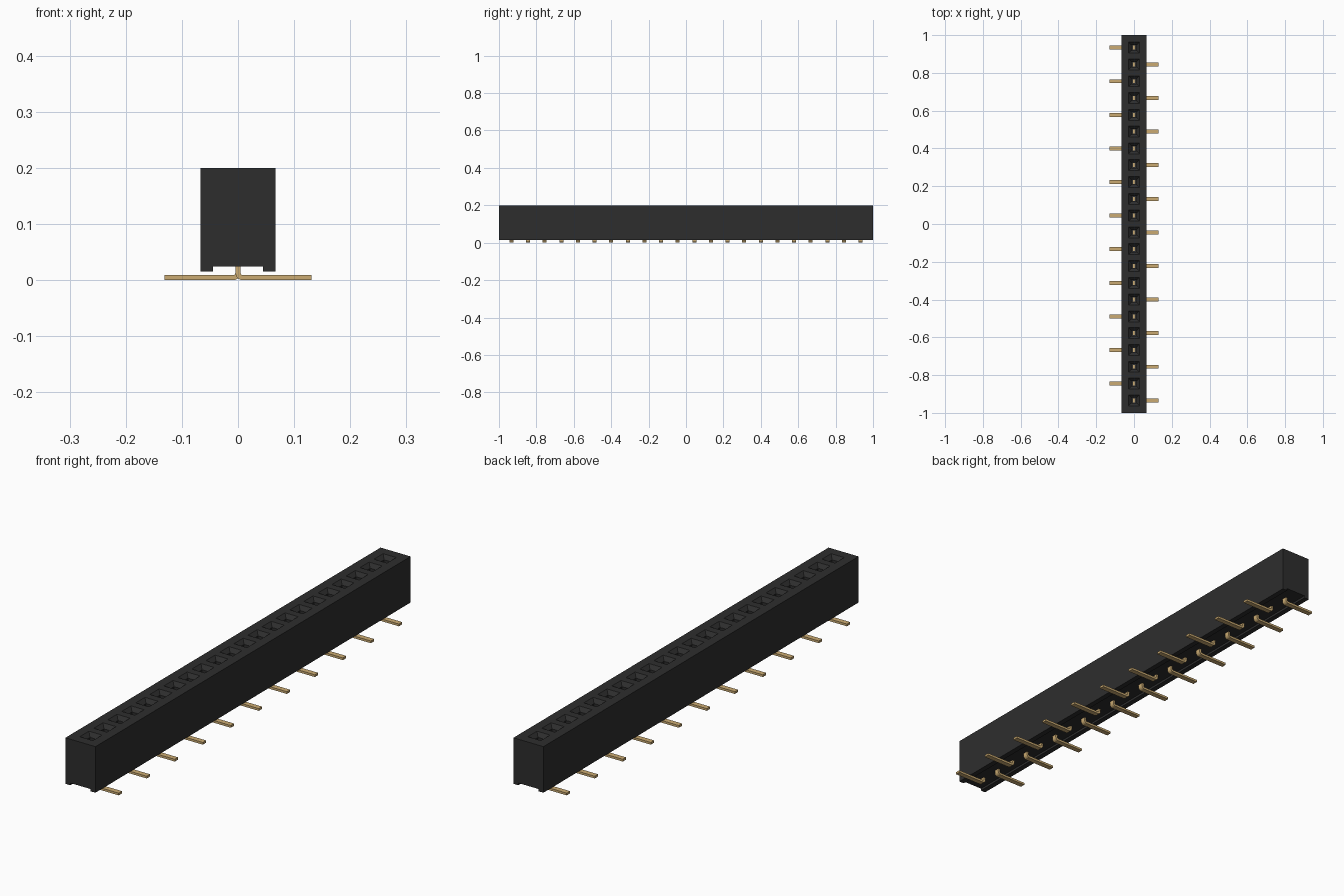
import bpy, bmesh, math

cube = bpy.data.objects.get("Cube")
if cube:
    bpy.data.objects.remove(cube, do_unlink=True)

COUNT, PITCH = 22, 0.0889
HALF_W, HALF_L, TOP = 0.0667, 1.0, 0.2
FLOOR = 0.1


def material(name, rgb):
    m = bpy.data.materials.new(name)
    m.diffuse_color = (*rgb, 1)
    m.use_nodes = True
    m.node_tree.nodes["Principled BSDF"].inputs["Base Color"].default_value = (*rgb, 1)
    return m


black = material("black plastic", (0.027, 0.027, 0.027))
gold = material("gold metal", (0.60, 0.41, 0.17))


def new_object(name, bm, mat):
    bmesh.ops.recalc_face_normals(bm, faces=bm.faces)
    mesh = bpy.data.meshes.new(name)
    bm.to_mesh(mesh)
    bm.free()
    mesh.materials.append(mat)
    ob = bpy.data.objects.new(name, mesh)
    bpy.context.collection.objects.link(ob)
    return ob


def extrude_profile(bm, points, y0, y1):
    """Extrude an x-z outline along y."""
    face = bm.faces.new([bm.verts.new((x, y0, z)) for x, z in points])
    out = bmesh.ops.extrude_face_region(bm, geom=[face])
    verts = [g for g in out["geom"] if isinstance(g, bmesh.types.BMVert)]
    bmesh.ops.translate(bm, verts=verts, vec=(0, y1 - y0, 0))


def stacked_squares(bm, y, rings):
    """Closed square tube through (half size, z) rings."""
    loops = [[bm.verts.new((sx * h, y + sy * h, z))
              for sx, sy in ((-1, -1), (1, -1), (1, 1), (-1, 1))] for h, z in rings]
    for a, b in zip(loops, loops[1:]):
        for i in range(4):
            j = (i + 1) % 4
            bm.faces.new((a[i], a[j], b[j], b[i]))
    bm.faces.new(loops[0])
    bm.faces.new(loops[-1])


pin_y = [(i - (COUNT - 1) / 2) * PITCH for i in range(COUNT)]

# Housing: block with a channel along its underside
bm = bmesh.new()
extrude_profile(bm, [(-HALF_W, 0.015), (-0.045, 0.015), (-0.045, 0.024), (0.045, 0.024),
                     (0.045, 0.015), (HALF_W, 0.015), (HALF_W, TOP), (-HALF_W, TOP)],
                -HALF_L, HALF_L)
housing = new_object("housing", bm, black)

# Sockets: square holes with a funnel mouth
bm = bmesh.new()
for y in pin_y:
    stacked_squares(bm, y, [(0.014, FLOOR), (0.014, 0.185), (0.029, TOP), (0.029, TOP + 0.02)])
cutter = new_object("socket_cutter", bm, black)
cutter.hide_render = True
mod = housing.modifiers.new("sockets", 'BOOLEAN')
mod.object = cutter
mod.operation = 'DIFFERENCE'
mod.solver = 'EXACT'
bpy.context.view_layer.objects.active = housing
bpy.ops.object.modifier_apply(modifier=mod.name)
bpy.data.objects.remove(cutter, do_unlink=True)

# Pins: bent strips whose feet alternate between the two sides
THICK, WIDTH, BEND = 0.009, 0.021, 0.004
cx, cz = THICK / 2 + BEND, THICK + BEND


def arc(r, a0, a1, n=5):
    return [(cx + r * math.cos(math.radians(a0 + (a1 - a0) * k / n)),
             cz + r * math.sin(math.radians(a0 + (a1 - a0) * k / n))) for k in range(n + 1)]


outline = ([(-THICK / 2, FLOOR + 0.002)] + arc(BEND + THICK, 180, 270)
           + [(0.131, 0), (0.131, THICK)] + arc(BEND, 270, 180)
           + [(THICK / 2, FLOOR + 0.002)])
for i, y in enumerate(pin_y):
    side = 1 if i % 2 == 0 else -1
    bm = bmesh.new()
    extrude_profile(bm, [(side * x, z) for x, z in outline], y - WIDTH / 2, y + WIDTH / 2)
    new_object(f"pin_{i + 1:02d}", bm, gold)
